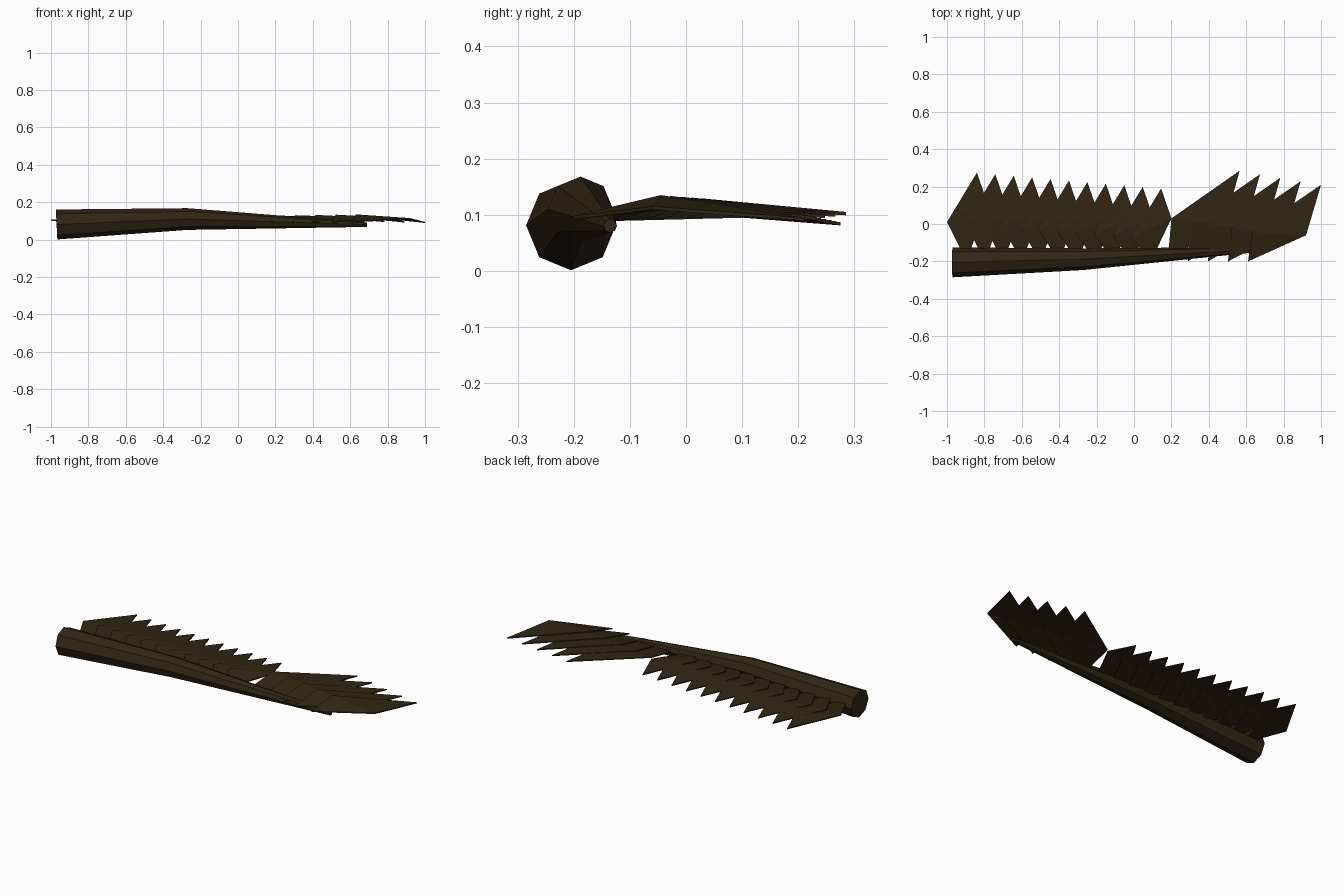
import bpy, bmesh, math
from mathutils import Vector

if "Cube" in bpy.data.objects:
    bpy.data.objects.remove(bpy.data.objects["Cube"])

brown = bpy.data.materials.new("dark_brown")
brown.diffuse_color = (0.032, 0.019, 0.0065, 1)
brown.use_nodes = True
brown.node_tree.nodes["Principled BSDF"].inputs["Base Color"].default_value = brown.diffuse_color


def make_object(name, bm):
    bmesh.ops.recalc_face_normals(bm, faces=bm.faces)
    mesh = bpy.data.meshes.new(name)
    bm.to_mesh(mesh)
    bm.free()
    mesh.materials.append(brown)
    obj = bpy.data.objects.new(name, mesh)
    bpy.context.collection.objects.link(obj)


def lerp(a, b, t):
    return Vector(a).lerp(Vector(b), t)


# Wing arm: tapered eight-sided tube through three stations (x, y, z, radius)
bm = bmesh.new()
rings = []
for x, y, z, r, lean in [(-0.97, -0.205, 0.081, 0.08, 0.05),
                         (-0.27, -0.188, 0.11, 0.058, 0.0),
                         (0.69, -0.135, 0.08, 0.012, 0.0)]:
    ring = []
    for k in range(8):
        a = k * math.tau / 8
        ring.append(bm.verts.new((x - lean * r * math.sin(a),
                                  y + r * math.cos(a), z + r * math.sin(a))))
    rings.append(ring)
for r0, r1 in zip(rings, rings[1:]):
    for k in range(8):
        bm.faces.new((r0[k], r0[(k + 1) % 8], r1[(k + 1) % 8], r1[k]))
bm.faces.new(rings[0])
bm.faces.new(rings[-1])
make_object("wing_arm", bm)


# Feather: kite folded across its widest line, with a little thickness
def feather(name, base, left, tip, right, thick=0.006):
    bm = bmesh.new()
    layers = []
    for dz in (-thick / 2, thick / 2):
        layers.append([bm.verts.new(p + Vector((0, 0, dz)))
                       for p in (base, left, tip, right)])
    for b, l, t, r in layers:
        bm.faces.new((b, l, r))
        bm.faces.new((l, t, r))
    lo, hi = layers
    for k in range(4):
        n = (k + 1) % 4
        bm.faces.new((lo[k], lo[n], hi[n], hi[k]))
    make_object(name, bm)


# Row of feathers: each corner slides from the first feather to the last
def feather_row(name, count, first, last):
    for i in range(count):
        t = i / (count - 1)
        feather(f"{name}_{i + 1}", *[lerp(a, b, t) for a, b in zip(first, last)])


# Corners in order: base, left, tip, right
feather_row("inner_feather", 11,
            [(-0.895, -0.2, 0.09), (-1.0, 0.01, 0.105),
             (-0.84, 0.275, 0.084), (-0.785, 0.115, 0.098)],
            [(0.09, -0.2, 0.095), (-0.015, -0.075, 0.122),
             (0.145, 0.19, 0.101), (0.2, 0.03, 0.116)])
feather_row("outer_feather", 5,
            [(0.18, -0.2, 0.09), (0.2, 0.03, 0.126),
             (0.565, 0.285, 0.102), (0.49, 0.015, 0.118)],
            [(0.61, -0.2, 0.095), (0.63, -0.045, 0.132),
             (1.0, 0.21, 0.092), (0.92, -0.06, 0.112)])
